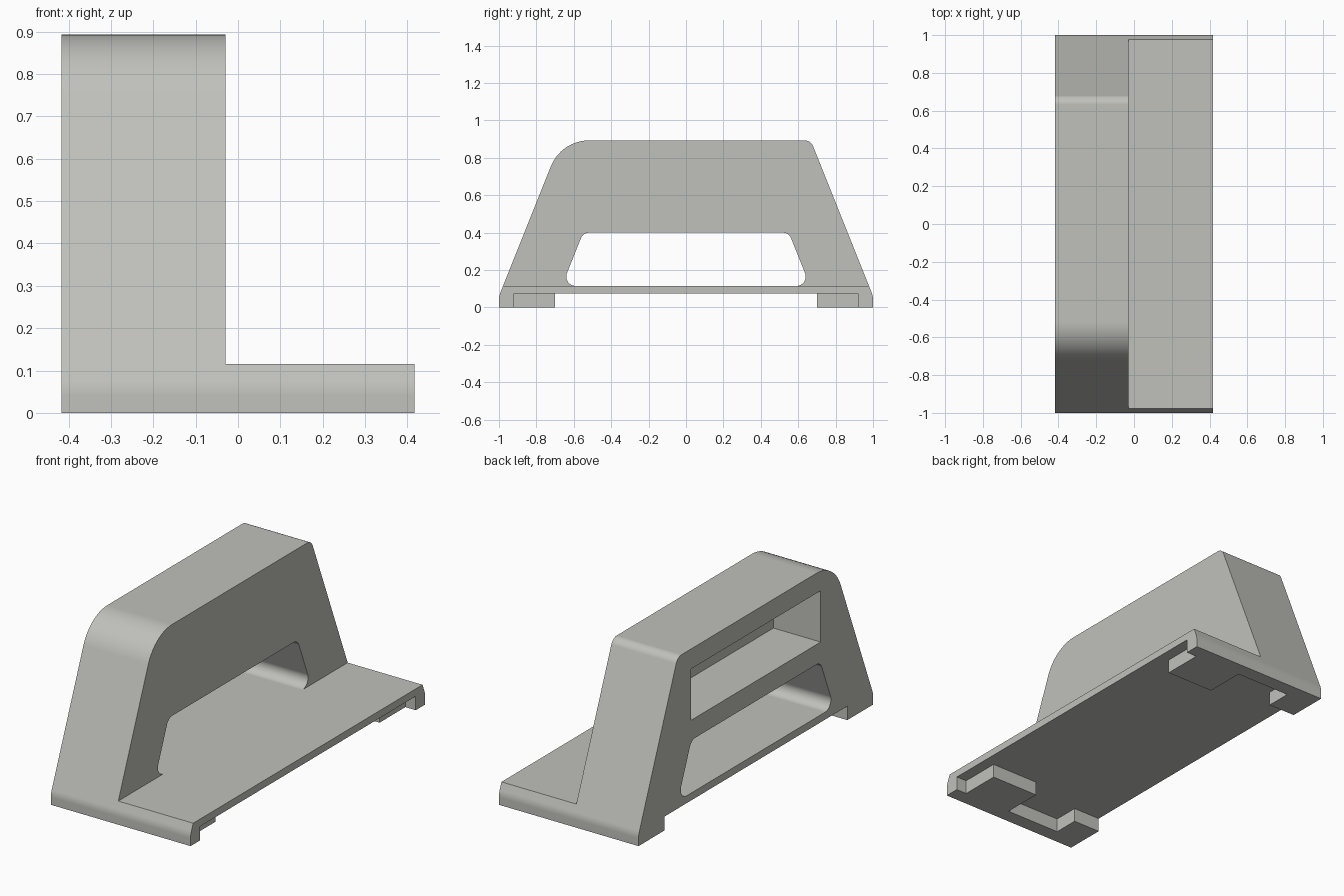
import bpy, bmesh, math
from mathutils import Vector

if "Cube" in bpy.data.objects:
    bpy.data.objects.remove(bpy.data.objects["Cube"])

W = 0.417        # half width
SHELF = 0.115    # top of the base plate
BLOCK = -0.03    # inner face of the tall block

grey = bpy.data.materials.new("light_grey")
grey.diffuse_color = (0.53, 0.53, 0.50, 1)
grey.use_nodes = True
grey.node_tree.nodes["Principled BSDF"].inputs["Base Color"].default_value = grey.diffuse_color


def rounded(points):
    """Outline of (a, b, radius) corners, each turned into an arc."""
    out = []
    for i, (a, b, r) in enumerate(points):
        p = Vector((a, b))
        if r == 0:
            out.append(p)
            continue
        u = (Vector(points[i - 1][:2]) - p).normalized()
        v = (Vector(points[(i + 1) % len(points)][:2]) - p).normalized()
        half = u.angle(v) / 2
        centre = p + (u + v).normalized() * (r / math.sin(half))
        start = p + u * (r / math.tan(half)) - centre
        end = p + v * (r / math.tan(half)) - centre
        sweep = start.angle_signed(end)
        steps = max(3, round(abs(sweep) / math.radians(6)))
        for k in range(steps + 1):
            t = -sweep * k / steps
            c, s = math.cos(t), math.sin(t)
            out.append(centre + Vector((start.x * c - start.y * s, start.x * s + start.y * c)))
    return out


def prism(name, outline, lo, hi, axis):
    """Extrude an outline along x (outline is y, z) or along z (outline is x, y)."""
    bm = bmesh.new()
    place = (lambda p: (lo, p[0], p[1])) if axis == "x" else (lambda p: (p[0], p[1], lo))
    face = bm.faces.new([bm.verts.new(place(p)) for p in outline])
    ext = bmesh.ops.extrude_face_region(bm, geom=[face])
    move = Vector((hi - lo, 0, 0)) if axis == "x" else Vector((0, 0, hi - lo))
    bmesh.ops.translate(bm, vec=move, verts=[e for e in ext["geom"] if isinstance(e, bmesh.types.BMVert)])
    bmesh.ops.recalc_face_normals(bm, faces=bm.faces)
    mesh = bpy.data.meshes.new(name)
    bm.to_mesh(mesh)
    bm.free()
    obj = bpy.data.objects.new(name, mesh)
    mesh.materials.append(grey)
    bpy.context.collection.objects.link(obj)
    return obj


def rect(a0, a1, b0, b1):
    return [(a0, b0), (a1, b0), (a1, b1), (a0, b1)]


# Full-width body with sloping ends, rounded at the top
body = prism("handle_bracket", rounded([
    (-1, 0, 0), (1, 0, 0), (1, 0.06, 0.1),
    (0.667, 0.893, 0.05), (-0.667, 0.893, 0.22), (-1, 0.06, 0.1)]), -W, W, "x")

# Grip opening through the tall block
grip = prism("grip_cutter", rounded([
    (-0.664, SHELF, 0.05), (0.664, SHELF, 0.05),
    (0.55, 0.4, 0.05), (-0.55, 0.4, 0.05)]), -0.6, 0.6, "x")

# Space above the base plate
shelf = prism("shelf_cutter", rect(-1.2, 1.2, SHELF, 1.2), BLOCK, 0.6, "x")

# Blind rectangular pocket in the outer face
pocket = prism("pocket_cutter", rect(-0.553, 0.553, 0.508, 0.785), -0.6, -0.135, "x")

# Underside recess that leaves the stepped feet at both ends
half = [(0.5, -0.92), (0.355, -0.92), (0.355, -0.70), (0.07, -0.70),
        (0.07, -0.92), (-0.256, -0.92), (-0.256, -0.78), (-0.5, -0.78)]
recess = prism("feet_cutter", half + [(x, -y) for x, y in reversed(half)], -0.1, 0.075, "z")

bpy.context.view_layer.objects.active = body
body.select_set(True)
for cutter in (grip, shelf, pocket, recess):
    mod = body.modifiers.new(cutter.name, "BOOLEAN")
    mod.operation = "DIFFERENCE"
    mod.solver = "EXACT"
    mod.object = cutter
    bpy.ops.object.modifier_apply(modifier=mod.name)
    bpy.data.objects.remove(cutter)

# Smooth the rounded corners, keep flats flat
bpy.ops.object.shade_smooth_by_angle(angle=math.radians(30))
weighted = body.modifiers.new("weighted_normals", "WEIGHTED_NORMAL")
weighted.keep_sharp = True
